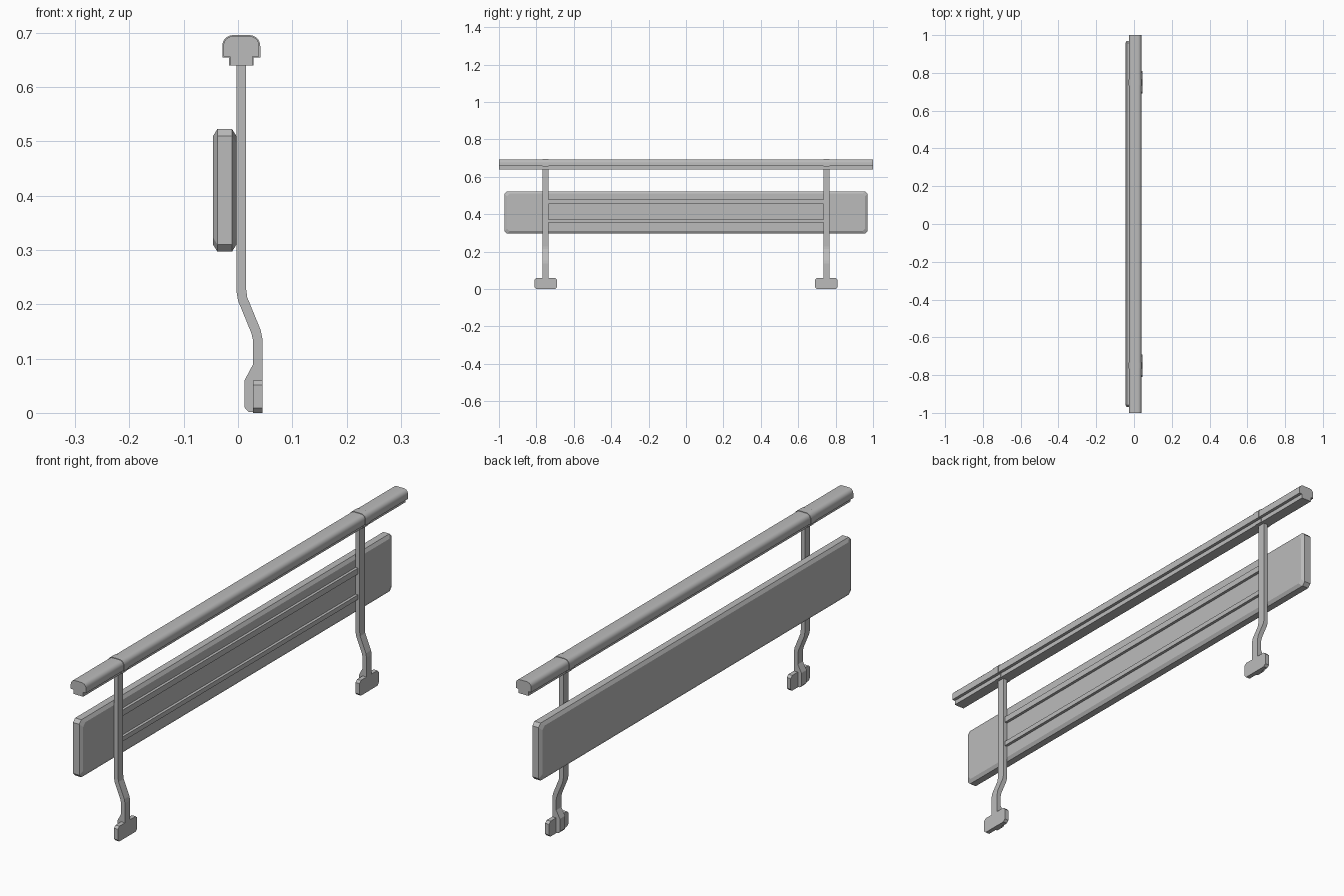
import bpy, bmesh, math

cube = bpy.data.objects.get("Cube")
if cube:
    bpy.data.objects.remove(cube)

grey = bpy.data.materials.new("painted grey")
grey.use_nodes = True
colour = (0.5, 0.5, 0.5, 1)
grey.diffuse_color = colour
grey.node_tree.nodes["Principled BSDF"].inputs["Base Color"].default_value = colour


def loft(name, rings):
    """Skin a row of matching point rings and cap both ends."""
    bm = bmesh.new()
    rows = [[bm.verts.new(p) for p in ring] for ring in rings]
    n = len(rows[0])
    for a, b in zip(rows, rows[1:]):
        for i in range(n):
            j = (i + 1) % n
            bm.faces.new((a[i], a[j], b[j], b[i]))
    bm.faces.new(rows[0][::-1])
    bm.faces.new(rows[-1])
    bmesh.ops.recalc_face_normals(bm, faces=bm.faces)
    mesh = bpy.data.meshes.new(name)
    bm.to_mesh(mesh)
    bm.free()
    mesh.materials.append(grey)
    obj = bpy.data.objects.new(name, mesh)
    bpy.context.collection.objects.link(obj)
    return obj


def along_y(name, profile, y0, y1):
    return loft(name, [[(x, y, z) for x, z in profile] for y in (y0, y1)])


def clipped(x, y, z, half_y, half_z, clip):
    """Rectangle in the yz plane with its four corners cut off."""
    h, v, c = half_y, half_z, clip
    pts = [(h - c, v), (h, v - c), (h, c - v), (h - c, -v),
           (c - h, -v), (-h, c - v), (-h, v - c), (c - h, v)]
    return [(x, y + p, z + q) for p, q in pts]


def rail_profile(grow=0.0):
    """Rounded cap with a narrower tongue below."""
    cx, half, r, top = 0.006, 0.033 + grow, 0.018 + grow, 0.694 + grow
    right = [(0.021 + grow, 0.64), (0.021 + grow, 0.657 - grow), (half, 0.657 - grow)]
    for i in range(6):
        a = math.radians(18 * i)
        right.append((half - r + r * math.cos(a), top - r + r * math.sin(a)))
    left = [(-x, z) for x, z in reversed(right)]
    return [(cx + x, z) for x, z in right + left]


# Handrail
rail = along_y("handrail", rail_profile(), -1, 1)

# Board with chamfered faces and clipped corners
loft("board", [clipped(x, 0, 0.41, 0.97 - inset, 0.113 - inset, 0.013)
               for x, inset in ((-0.046, 0.013), (-0.038, 0), (-0.011, 0), (-0.003, 0.013))])

# Two ribs on the board, between the posts
for name, low, high in (("lower_rib", 0.355, 0.373), ("upper_rib", 0.455, 0.478)):
    along_y(name, [(-0.006, low), (0.008, low), (0.008, high), (-0.006, high)], -0.75, 0.75)

# Cranked post outline, widening at its foot
post = [(-0.003, 0.645), (-0.003, 0.225), (0.0, 0.207), (0.025, 0.146), (0.028, 0.132),
        (0.028, 0.09), (0.012, 0.06), (0.012, 0.01), (0.019, 0.002),
        (0.045, 0.002), (0.045, 0.136), (0.042, 0.152), (0.017, 0.213),
        (0.015, 0.228), (0.015, 0.645)]

for side, y in (("front", -0.75), ("back", 0.75)):
    along_y(side + "_post", post, y - 0.016, y + 0.016)
    loft(side + "_foot", [clipped(x, y, 0.03, 0.06, 0.03, 0.009) for x in (0.028, 0.045)])
    sleeve = along_y(side + "_sleeve", rail_profile(0.002), y - 0.016, y + 0.016)
    for obj in (rail, sleeve):
        bpy.ops.object.select_all(action="DESELECT")
        obj.select_set(True)
        bpy.context.view_layer.objects.active = obj
        bpy.ops.object.shade_smooth_by_angle(angle=math.radians(30))
